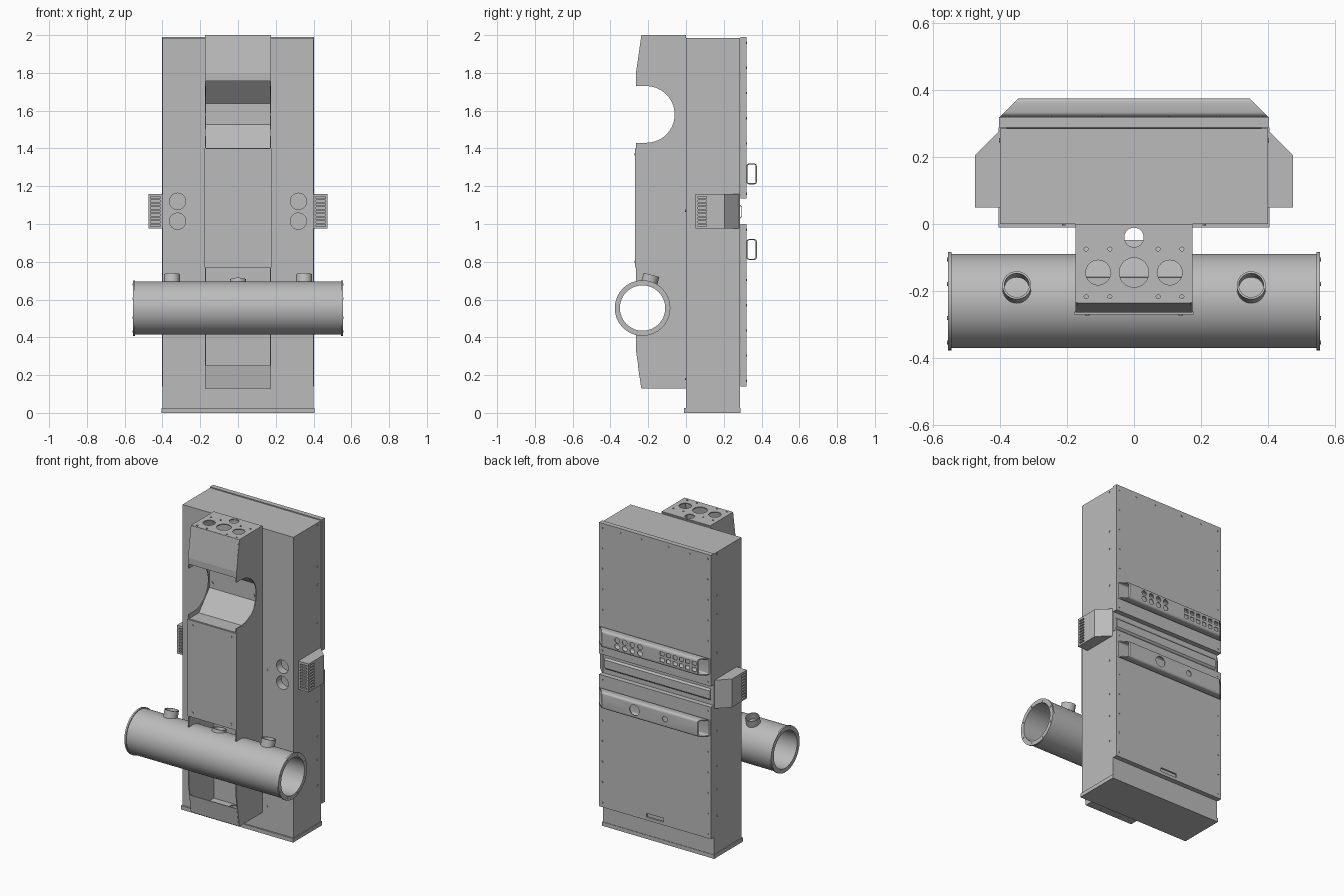
import bpy, bmesh
from math import pi, sin, cos
from mathutils import Matrix, Vector

if "Cube" in bpy.data.objects:
    bpy.data.objects.remove(bpy.data.objects["Cube"], do_unlink=True)

GREY = (0.5, 0.5, 0.5, 1)
grey = bpy.data.materials.new("painted_grey_metal")
grey.use_nodes = True
grey.diffuse_color = GREY
grey.node_tree.nodes["Principled BSDF"].inputs["Base Color"].default_value = GREY


def finish(bm, name, smooth=False):
    bmesh.ops.recalc_face_normals(bm, faces=bm.faces)
    mesh = bpy.data.meshes.new(name)
    bm.to_mesh(mesh)
    bm.free()
    mesh.materials.append(grey)
    ob = bpy.data.objects.new(name, mesh)
    bpy.context.collection.objects.link(ob)
    select(ob)
    if smooth:
        bpy.ops.object.shade_smooth_by_angle(angle=0.6)
    return ob


def select(ob):
    bpy.ops.object.select_all(action="DESELECT")
    ob.select_set(True)
    bpy.context.view_layer.objects.active = ob


def add_box(bm, x0, x1, y0, y1, z0, z1):
    centre = Vector((x0 + x1, y0 + y1, z0 + z1)) / 2
    size = Matrix.Diagonal((x1 - x0, y1 - y0, z1 - z0, 1))
    bmesh.ops.create_cube(bm, size=1, matrix=Matrix.Translation(centre) @ size)


def add_rod(bm, pos, axis, r, depth, sides=32):
    turn = Vector((0, 0, 1)).rotation_difference(Vector(axis)).to_matrix().to_4x4()
    bmesh.ops.create_cone(bm, cap_ends=True, segments=sides, radius1=r, radius2=r,
                          depth=depth, matrix=Matrix.Translation(pos) @ turn)


def box(name, *limits):
    bm = bmesh.new()
    add_box(bm, *limits)
    return finish(bm, name)


def prism(name, points, direction):
    bm = bmesh.new()
    face = bm.faces.new([bm.verts.new(p) for p in points])
    new = bmesh.ops.extrude_face_region(bm, geom=[face])["geom"]
    bmesh.ops.translate(bm, vec=direction,
                        verts=[v for v in new if isinstance(v, bmesh.types.BMVert)])
    return finish(bm, name)


def sheet(name, profile, half, thick=0.005):
    # folded metal sheet: y-z profile spread across x
    bm = bmesh.new()
    rows = [[bm.verts.new((x, y, z)) for x in (-half, half)] for y, z in profile]
    for a, b in zip(rows, rows[1:]):
        bm.faces.new((a[0], a[1], b[1], b[0]))
    ob = finish(bm, name)
    mod = ob.modifiers.new("thickness", "SOLIDIFY")
    mod.thickness, mod.offset = thick, 0
    bpy.ops.object.modifier_apply(modifier=mod.name)
    return ob


def lathe(name, profile, pos, axis, sides=64):
    # closed (radius, height) loop spun round an axis
    turn = Vector((0, 0, 1)).rotation_difference(Vector(axis)).to_matrix()
    bm = bmesh.new()
    rings = [[bm.verts.new(Vector(pos) + turn @ Vector(
        (r * cos(2 * pi * i / sides), r * sin(2 * pi * i / sides), h)))
        for i in range(sides)] for r, h in profile]
    for k, a in enumerate(rings):
        b = rings[(k + 1) % len(rings)]
        for i in range(sides):
            j = (i + 1) % sides
            bm.faces.new((a[i], a[j], b[j], b[i]))
    return finish(bm, name, True)


def cut(ob, bm):
    tool = finish(bm, "cutter")
    tool.hide_render = True
    select(ob)
    mod = ob.modifiers.new("holes", "BOOLEAN")
    mod.operation, mod.solver, mod.object = "DIFFERENCE", "EXACT", tool
    bpy.ops.object.modifier_apply(modifier=mod.name)
    bpy.data.objects.remove(tool, do_unlink=True)


# Cabinet with round front ports, plinth and two rear doors
body = box("cabinet_body", -0.4, 0.4, 0, 0.285, 0.02, 1.985)
bm = bmesh.new()
for x in (-0.32, 0.32):
    for z in (1.015, 1.12):
        add_rod(bm, (x, 0, z), (0, 1, 0), 0.043, 0.1)
cut(body, bm)
box("plinth", -0.405, 0.405, -0.01, 0.288, 0, 0.025)
for name, z0, z1 in (("lower_door", 0.14, 1.0), ("upper_door", 1.135, 1.99)):
    door = box(name, -0.403, 0.403, 0.288, 0.32, z0, z1)
    if name == "lower_door":
        bm = bmesh.new()
        add_box(bm, -0.06, 0.06, 0.31, 0.33, 0.16, 0.185)
        cut(door, bm)
sheet("gap_rail", [(0.285, 1.03), (0.295, 1.04), (0.295, 1.09), (0.285, 1.1)], 0.38)


# Rear connector rails: rounded tubes with mitred open ends
def rail(name, z):
    def outline(inset):
        w, h, r = 0.0275 - inset, 0.055 - inset, 0.014 - inset
        pts = []
        for k, (sy, sz) in enumerate(((1, 1), (-1, 1), (-1, -1), (1, -1))):
            for i in range(5):
                a = (k + i / 4) * pi / 2
                pts.append((0.3475 + sy * (w - r) + r * cos(a), z + sz * (h - r) + r * sin(a)))
        return pts
    bm = bmesh.new()
    rings = [[bm.verts.new((s * (0.72 - y), y, zz)) for y, zz in outline(inset)]
             for s, inset in ((-1, 0), (1, 0), (1, 0.006), (-1, 0.006))]
    for k, a in enumerate(rings):
        b, n = rings[(k + 1) % 4], len(a)
        for i in range(n):
            bm.faces.new((a[i], a[(i + 1) % n], b[(i + 1) % n], b[i]))
    return finish(bm, name, True)


bm = bmesh.new()
for z in (1.245, 1.285):
    for i in range(4):
        add_rod(bm, (0.235 - 0.055 * i, 0.375, z), (0, 1, 0), 0.017, 0.03, 20)
    for i in range(6):
        x = -0.09 - 0.046 * i
        add_box(bm, x - 0.014, x + 0.014, 0.36, 0.39, z - 0.012, z + 0.012)
cut(rail("upper_connector_rail", 1.265), bm)
bm = bmesh.new()
add_rod(bm, (0.11, 0.375, 0.865), (0, 1, 0), 0.034, 0.03)
add_rod(bm, (-0.11, 0.375, 0.865), (0, 1, 0), 0.018, 0.03)
cut(rail("lower_connector_rail", 0.865), bm)

# Side vent boxes with louvre slots
for side, s in (("left", 1), ("right", -1)):
    plan = [(0.4, 0.05), (0.475, 0.05), (0.475, 0.205), (0.4, 0.28)]
    vent = prism(side + "_vent_box", [(s * x, y, 0.975) for x, y in plan], (0, 0, 0.185))
    bm = bmesh.new()
    for i in range(9):
        z = 0.992 + i * 0.0185
        add_box(bm, *sorted((s * 0.412, s * 0.462)), 0.04, 0.06, z - 0.005, z + 0.005)
        add_box(bm, *sorted((s * 0.465, s * 0.485)), 0.064, 0.108, z - 0.005, z + 0.005)
    cut(vent, bm)


# Front column: side plates with two U-shaped bites
def bite(y, z, r):
    return [(y + r * cos(a), z + r * sin(a))
            for a in (pi / 2 - pi * i / 28 for i in range(29))]


FRONT = -0.265
side = ([(0, 2.0), (-0.235, 2.0), (FRONT, 1.8), (FRONT, 1.73)] + bite(-0.21, 1.58, 0.15)
        + [(FRONT, 1.43), (FRONT, 0.695)] + bite(-0.23, 0.555, 0.14)
        + [(FRONT, 0.415), (FRONT, 0.33), (-0.235, 0.13), (0, 0.13)])
for name, x in (("left_column_plate", 0.169), ("right_column_plate", -0.175)):
    prism(name, [(x, y, z) for y, z in side], (0.006, 0, 0))
box("column_back", -0.17, 0.17, -0.008, 0, 0.13, 1.99)
sheet("column_head", [(-0.234, 1.998), (-0.262, 1.8), (-0.262, 1.76), (-0.16, 1.76)], 0.17)
sheet("column_saddle", [(-0.262, 1.4), (-0.16, 1.4), (-0.05, 1.525), (-0.05, 1.64),
                        (-0.16, 1.76)], 0.17)
sheet("column_foot", [(-0.252, 0.25), (-0.235, 0.133)], 0.17)
box("front_cover", -0.178, 0.178, -0.27, -0.262, 0.77, 1.4)

# Column end plates with cable holes
for name, z in (("top_plate", 1.994), ("bottom_plate", 0.13)):
    plate = box(name, -0.173, 0.173, -0.235, 0, z, z + 0.006)
    bm = bmesh.new()
    for x, y, r in ((0, -0.04, 0.029), (0, -0.145, 0.044), (0.107, -0.145, 0.037),
                    (-0.107, -0.145, 0.037)):
        add_rod(bm, (x, y, z), (0, 0, 1), r, 0.1)
    for x in (-0.143, -0.072, 0.072, 0.143):
        for y in (-0.075, -0.217):
            add_rod(bm, (x, y, z), (0, 0, 1), 0.006, 0.1, 12)
    cut(plate, bm)

# Cross pipe with end flanges and upright stubs
PIPE = Vector((0, -0.23, 0.555))
lathe("cross_pipe", [(0.147, -0.556), (0.147, -0.545), (0.141, -0.545), (0.141, 0.545),
                     (0.147, 0.545), (0.147, 0.556), (0.12, 0.556), (0.12, -0.556)],
      PIPE, (1, 0, 0))
lean = Vector((0, 0.26, 0.966))
for name, x in (("left_stub", 0.35), ("middle_stub", 0), ("right_stub", -0.35)):
    top = 0.155 if x == 0 else 0.182
    lathe(name, [(0.043, 0.132), (0.043, top), (0.037, top), (0.037, 0.132)],
          PIPE + Vector((x, 0, 0)), lean, 32)

# Screw heads
bm = bmesh.new()
for s in (-1, 1):
    for z0, z1 in ((0.17, 0.97), (1.16, 1.96)):
        for i in range(7):
            add_rod(bm, (s * 0.38, 0.32, z0 + (z1 - z0) * i / 6), (0, 1, 0), 0.006, 0.006, 10)
    for x in (0.1, 0.25):
        add_rod(bm, (s * x, 0.32, 1.96), (0, 1, 0), 0.006, 0.006, 10)
    for z in (0.8, 1.37):
        add_rod(bm, (s * 0.14, -0.27, z), (0, 1, 0), 0.007, 0.006, 10)
    add_rod(bm, (s * 0.15, -0.053, 1.56), (0, 1, 0), 0.009, 0.006, 10)
    for z in (0.18, 1.07):
        add_rod(bm, (s * 0.21, 0, z), (0, 1, 0), 0.006, 0.008, 10)
    for z in (0.27, 0.44, 0.59, 0.82, 1.33, 1.58, 1.7, 1.97):
        add_rod(bm, (s * 0.4, 0.25, z), (1, 0, 0), 0.007, 0.006, 10)
    for i in range(8):
        a = 2 * pi * (i + 0.5) / 8
        add_rod(bm, PIPE + Vector((s * 0.556, 0.134 * cos(a), 0.134 * sin(a))),
                (1, 0, 0), 0.006, 0.004, 10)
finish(bm, "screw_heads")
